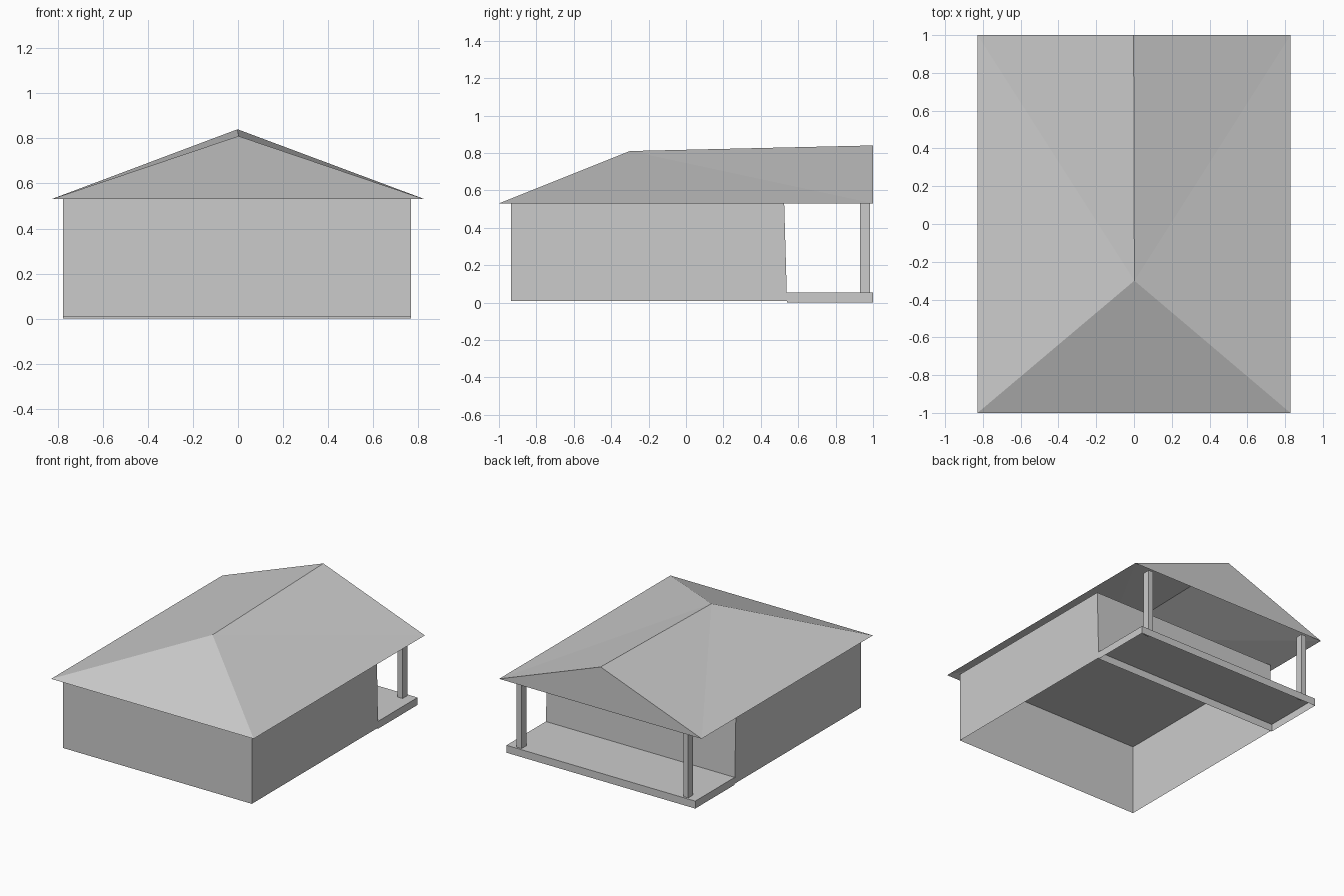
import bpy
import bmesh

cube = bpy.data.objects.get("Cube")
if cube:
    bpy.data.objects.remove(cube, do_unlink=True)

# One plain grey for the whole house
grey = bpy.data.materials.new("plain grey")
grey.use_nodes = True
grey.diffuse_color = (0.6, 0.6, 0.6, 1)
shader = next(n for n in grey.node_tree.nodes if n.type == 'BSDF_PRINCIPLED')
shader.inputs["Base Color"].default_value = (0.6, 0.6, 0.6, 1)


def add_object(name, bm):
    mesh = bpy.data.meshes.new(name)
    bm.to_mesh(mesh)
    bm.free()
    mesh.materials.append(grey)
    obj = bpy.data.objects.new(name, mesh)
    bpy.context.collection.objects.link(obj)
    return obj


def box(name, low, high, open_bottom=False, lean=0.0):
    """Box between two corners; lean pulls the top back edge forward."""
    bm = bmesh.new()
    bmesh.ops.create_cube(bm, size=1)
    for v in bm.verts:
        top_back = v.co.z > 0 and v.co.y > 0
        v.co = [lo + (c + 0.5) * (hi - lo) for c, lo, hi in zip(v.co, low, high)]
        if top_back:
            v.co.y -= lean
    if open_bottom:
        bm.normal_update()
        under = [f for f in bm.faces if f.normal.z < -0.5]
        bmesh.ops.delete(bm, geom=under, context='FACES_ONLY')
    return add_object(name, bm)


EAVE = 0.53
LEFT, RIGHT = 0.768, -0.776

# House body, hollow from below
box("house_walls", (RIGHT, -0.935, 0.008), (LEFT, 0.54, EAVE), True, 0.015)

# Back porch slab, hollow from below, and its two posts
box("porch_slab", (RIGHT, 0.54, 0), (LEFT, 1.0, 0.055), True)
for side, x in (("left", 0.675), ("right", -0.688)):
    box(side + "_porch_post", (x - 0.02, 0.93, 0.045), (x + 0.02, 0.985, EAVE))

# Thin roof: hip at the front, rising ridge, closed gable at the back
bm = bmesh.new()
front_l, front_r, back_l, back_r, hip, peak = [
    bm.verts.new(p) for p in (
        (0.828, -1, EAVE), (-0.828, -1, EAVE),
        (0.828, 1, EAVE), (-0.828, 1, EAVE),
        (0.002, -0.3, 0.81), (-0.002, 1, 0.84))]
for face in ((front_r, front_l, hip),
             (front_l, back_l, hip), (back_l, peak, hip),
             (back_r, front_r, hip), (peak, back_r, hip),
             (back_l, back_r, peak)):
    bm.faces.new(face)
add_object("roof", bm)
